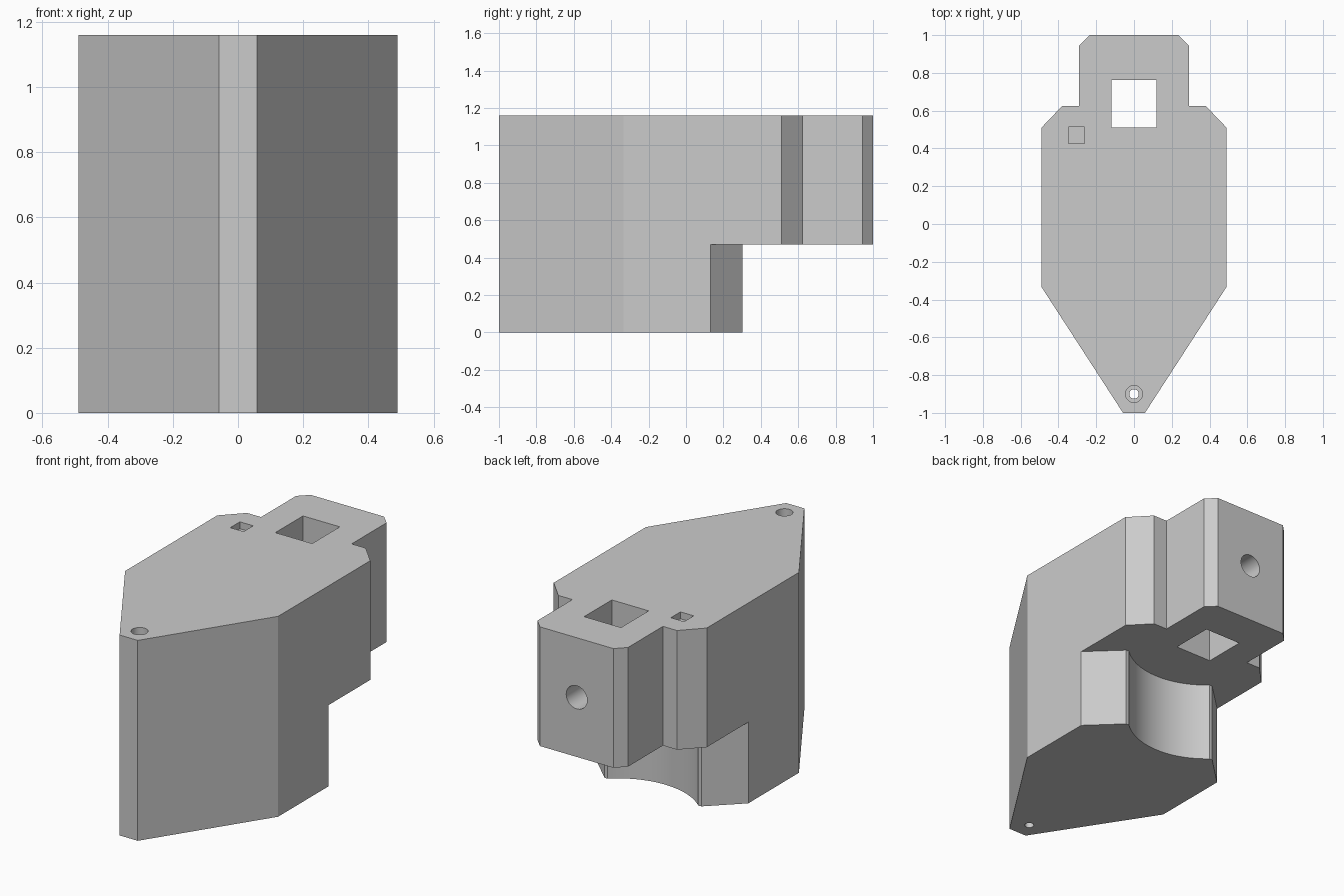
import bpy
import bmesh
from math import acos, cos, pi, sin, sqrt
from mathutils import Matrix, Vector

cube = bpy.data.objects.get("Cube")
if cube:
    bpy.data.objects.remove(cube, do_unlink=True)

grey = bpy.data.materials.new("plain_grey")
grey.use_nodes = True
colour = (0.6, 0.6, 0.6, 1)
grey.diffuse_color = colour
grey.node_tree.nodes["Principled BSDF"].inputs["Base Color"].default_value = colour


def finish(name, bm):
    bmesh.ops.recalc_face_normals(bm, faces=bm.faces)
    mesh = bpy.data.meshes.new(name)
    bm.to_mesh(mesh)
    bm.free()
    mesh.materials.append(grey)
    obj = bpy.data.objects.new(name, mesh)
    bpy.context.collection.objects.link(obj)
    return obj


def prism(name, outline, low, high):
    """Extrude a flat outline from one height to another."""
    bm = bmesh.new()
    face = bm.faces.new([bm.verts.new((x, y, low)) for x, y in outline])
    top = bmesh.ops.extrude_face_region(bm, geom=[face])["geom"]
    bmesh.ops.translate(bm, vec=(0, 0, high - low),
                        verts=[v for v in top if isinstance(v, bmesh.types.BMVert)])
    return finish(name, bm)


def box(name, x0, x1, y0, y1, low, high):
    return prism(name, [(x0, y0), (x1, y0), (x1, y1), (x0, y1)], low, high)


def rod(name, start, end, radius):
    """Cylinder running between two points."""
    a, b = Vector(start), Vector(end)
    turn = (b - a).to_track_quat("Z", "Y").to_matrix().to_4x4()
    bm = bmesh.new()
    bmesh.ops.create_cone(bm, cap_ends=True, segments=48, radius1=radius, radius2=radius,
                          depth=(b - a).length,
                          matrix=Matrix.Translation((a + b) / 2) @ turn)
    return finish(name, bm)


def mirrored(half):
    """Complete a right-hand outline with its reflection."""
    return half + [(-x, y) for x, y in reversed(half)]


HEIGHT, STEP = 1.16, 0.47

# Main body: tapered nose, chamfered shoulders and narrow rear block
body = prism("body", mirrored([
    (0.058, -1), (0.49, -0.333), (0.49, 0.51), (0.38, 0.625),
    (0.29, 0.625), (0.29, 0.945), (0.235, 1)]), 0, HEIGHT)

# Undercut below the rear, with chamfered corners and a round hollow
centre_y, radius, half_width = 0.62, 0.43, 0.29
spread = acos(sqrt(radius ** 2 - half_width ** 2) / radius)
arc = [(radius * sin(spread * (1 - 2 * i / 32)),
        centre_y - radius * cos(spread * (1 - 2 * i / 32))) for i in range(33)]
edge = [(0.7, 1.3), (0.7, 0.13), (0.49, 0.13), (0.31, arc[0][1])]
undercut = prism("undercut_cutter",
                 edge + arc + [(-x, y) for x, y in reversed(edge)], -0.2, STEP)

# Openings
cutters = [
    undercut,
    box("square_shaft_cutter", -0.118, 0.118, 0.51, 0.763, 0.3, 1.4),
    box("small_pocket_cutter", -0.347, -0.262, 0.425, 0.513, HEIGHT - 0.04, 1.4),
    rod("nose_hole_cutter", (0, -0.9, -0.2), (0, -0.9, 1.4), 0.025),
    rod("nose_recess_cutter", (0, -0.9, STEP), (0, -0.9, 1.5), 0.045),
    rod("rear_hole_cutter", (0, 0.65, 0.815), (0, 1.2, 0.815), 0.067),
]
bpy.context.view_layer.objects.active = body
for cutter in cutters:
    cutter.hide_render = True
    cut = body.modifiers.new(cutter.name, "BOOLEAN")
    cut.operation = "DIFFERENCE"
    cut.solver = "EXACT"
    cut.object = cutter
    bpy.ops.object.modifier_apply(modifier=cut.name)
    bpy.data.objects.remove(cutter, do_unlink=True)

# Smooth the round walls while keeping the flat faces crisp
bpy.ops.object.select_all(action="DESELECT")
body.select_set(True)
bpy.ops.object.shade_smooth_by_angle(angle=pi / 9)
